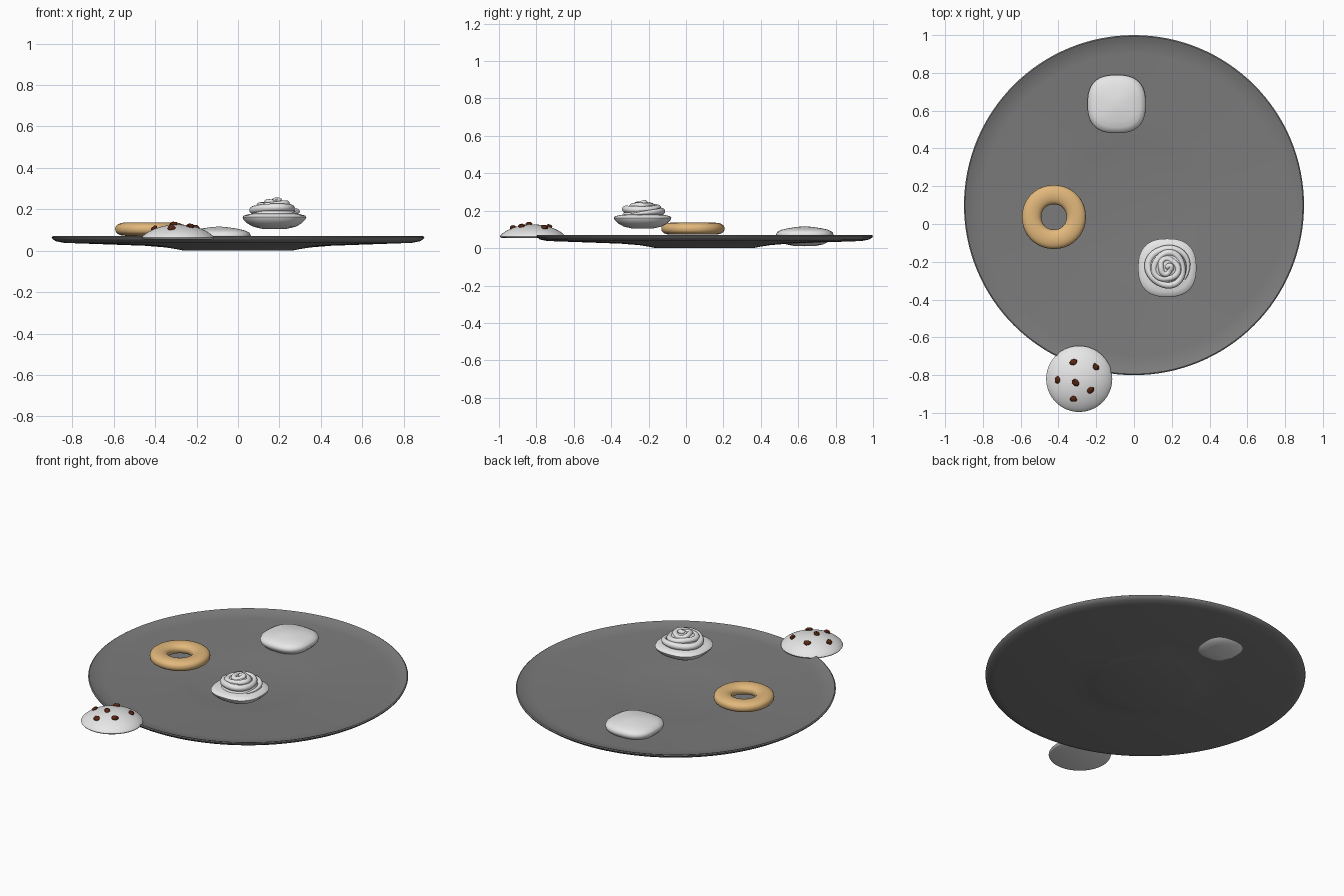
import bpy, bmesh, math, random
from mathutils import Vector

if "Cube" in bpy.data.objects:
    bpy.data.objects.remove(bpy.data.objects["Cube"])
random.seed(4)


def material(name, color):
    m = bpy.data.materials.new(name)
    m.use_nodes = True
    m.diffuse_color = (*color, 1)
    bsdf = m.node_tree.nodes["Principled BSDF"]
    bsdf.inputs["Base Color"].default_value = (*color, 1)
    bsdf.inputs["Roughness"].default_value = 0.6
    return m


GREY = material("plate grey", (0.2, 0.2, 0.2))
WHITE = material("icing white", (0.8, 0.8, 0.8))
DOUGH = material("golden dough", (0.76, 0.48, 0.2))
CHOC = material("chocolate", (0.1, 0.018, 0.005))


def finish(ob, mat, angle=50):
    ob.data.materials.clear()
    ob.data.materials.append(mat)
    bpy.ops.object.select_all(action="DESELECT")
    ob.select_set(True)
    bpy.context.view_layer.objects.active = ob
    bpy.ops.object.shade_smooth_by_angle(angle=math.radians(angle))
    return ob


def lathe(name, profile, mat, loc, sides=64, power=2.0, closed=False, angle=50):
    """Turn a (radius, z) profile; power above 2 squares off the outline."""
    bm = bmesh.new()
    rings = []
    for r, z in profile:
        if r == 0:
            rings.append([bm.verts.new((0, 0, z))] * sides)
            continue
        ring = []
        for i in range(sides):
            a = math.tau * i / sides
            c, s = math.cos(a), math.sin(a)
            k = r / (abs(c) ** power + abs(s) ** power) ** (1 / power)
            ring.append(bm.verts.new((k * c, k * s, z)))
        rings.append(ring)
    pairs = list(zip(rings, rings[1:]))
    if closed:
        pairs.append((rings[-1], rings[0]))
    for low, high in pairs:
        for i in range(sides):
            j = (i + 1) % sides
            quad = dict.fromkeys((low[i], low[j], high[j], high[i]))
            bm.faces.new(list(quad))
    bmesh.ops.recalc_face_normals(bm, faces=bm.faces)
    me = bpy.data.meshes.new(name)
    bm.to_mesh(me)
    bm.free()
    ob = bpy.data.objects.new(name, me)
    ob.location = loc
    bpy.context.collection.objects.link(ob)
    return finish(ob, mat, angle)


# Plate with a low foot, shallow well and turned-up lip
lathe("plate", [(0, 0), (0.26, 0), (0.3, 0.008), (0.35, 0.016), (0.45, 0.024),
                (0.84, 0.038), (0.88, 0.046), (0.897, 0.058), (0.9, 0.066),
                (0.894, 0.07), (0.882, 0.066), (0.855, 0.054), (0.8, 0.05),
                (0.45, 0.04), (0.33, 0.032), (0.27, 0.026), (0, 0.026)],
      GREY, (0, 0.1, 0), sides=128)

# Ring doughnut with a flattened round section
ring = []
for i in range(24):
    a = math.tau * i / 24
    c, s = math.cos(a), math.sin(a)
    ring.append((0.118 + 0.051 * c, 0.032 * math.copysign(abs(s) ** 0.8, s)))
lathe("doughnut", ring, DOUGH, (-0.424, 0.037, 0.104), power=2.06, closed=True)

# Plain soft bun, slightly square, sunk through the plate
lathe("plain_bun", [(0, 0.01), (0.06, 0.012), (0.1, 0.02), (0.13, 0.036),
                    (0.15, 0.058), (0.154, 0.072), (0.148, 0.086),
                    (0.125, 0.098), (0.09, 0.106), (0.045, 0.113), (0, 0.117)],
      WHITE, (-0.092, 0.635, 0), power=2.6)

# Domed biscuit with a flat underside
BISCUIT = Vector((-0.29, -0.82, 0.055))
RADIUS, HEIGHT = 0.175, 0.072


def dome_height(r):
    return 0.008 + (HEIGHT - 0.008) * max(0, 1 - (r / RADIUS) ** 2) ** 0.75


dome = [(RADIUS * math.cos(math.pi * i / 24), 0) for i in range(12)]
dome = [(r, dome_height(r)) for r, _ in dome] + [(0, HEIGHT)]
lathe("domed_biscuit", [(0, 0), (0.165, 0), (0.172, 0.003)] + dome, WHITE, BISCUIT)

# Chocolate chips set into the dome
for n, (x, y) in enumerate([(-0.03, 0.088), (0.088, 0.064), (-0.115, -0.006),
                            (-0.02, -0.02), (0.06, -0.06), (-0.03, -0.107)]):
    bpy.ops.mesh.primitive_ico_sphere_add(subdivisions=2, radius=0.02)
    chip = bpy.context.object
    chip.name = f"chocolate_chip_{n + 1}"
    for v in chip.data.vertices:
        v.co *= random.uniform(0.85, 1.1)
    chip.scale = (1.05, 0.85, 0.6)
    normal = Vector((x, y, 0.16)).normalized()
    chip.rotation_euler = normal.to_track_quat("Z", "Y").to_euler()
    chip.location = BISCUIT + Vector((x, y, dome_height(math.hypot(x, y)) + 0.003))
    finish(chip, CHOC, 40)

# Swirled meringue: saucer-shaped base, inner core and piped coil
SWIRL = (0.176, -0.232, 0)
lathe("meringue_base", [(0, 0.105), (0.06, 0.106), (0.1, 0.115), (0.13, 0.131),
                        (0.149, 0.15), (0.154, 0.162), (0.148, 0.17),
                        (0.125, 0.176), (0.09, 0.182), (0, 0.19)],
      WHITE, SWIRL, power=2.5)
lathe("meringue_core", [(0, 0.17), (0.108, 0.172), (0.098, 0.198),
                        (0.075, 0.222), (0.04, 0.236), (0, 0.24)],
      WHITE, SWIRL, sides=32)

cu = bpy.data.curves.new("meringue_coil", "CURVE")
cu.dimensions = "3D"
cu.bevel_depth = 0.021
cu.bevel_resolution = 3
cu.use_fill_caps = True
spline = cu.splines.new("POLY")
STEPS, TURNS = 110, 3.4
spline.points.add(STEPS - 1)
for i, p in enumerate(spline.points):
    t = i / (STEPS - 1)
    a = -0.6 + t * TURNS * math.tau
    r = 0.108 * (1 - t) ** 0.85 + 0.006 + 0.005 * math.sin(2.7 * a)
    z = 0.184 + 0.058 * t ** 0.75 + 0.004 * math.sin(1.7 * a)
    p.co = (r * math.cos(a), r * math.sin(a), z, 1)
    p.radius = min(1, 0.25 + 8 * t) * (1 - 0.35 * t)
coil = bpy.data.objects.new("meringue_coil", cu)
coil.location = SWIRL
bpy.context.collection.objects.link(coil)
bpy.ops.object.select_all(action="DESELECT")
coil.select_set(True)
bpy.context.view_layer.objects.active = coil
bpy.ops.object.convert(target="MESH")
finish(bpy.context.object, WHITE, 60)
